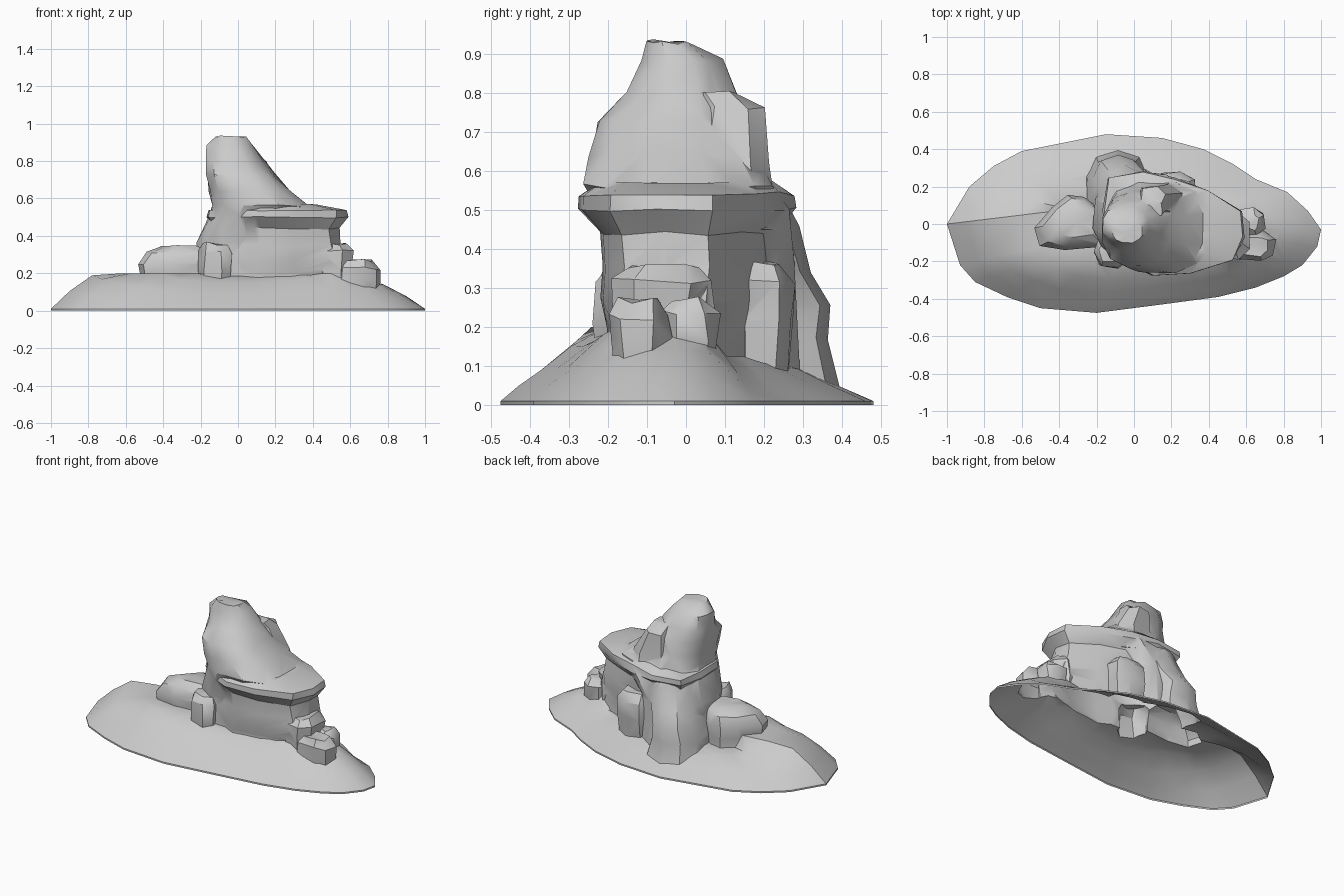
import bpy, bmesh, math, random

if "Cube" in bpy.data.objects:
    bpy.data.objects.remove(bpy.data.objects["Cube"])

random.seed(4)


def loft(name, rings, jitter=0.0):
    """Closed solid through rings that have equal point counts, bottom to top."""
    bm = bmesh.new()
    loops = []
    for k, ring in enumerate(rings):
        j = jitter if k else 0
        loops.append([bm.verts.new([c + random.uniform(-j, j) for c in p]) for p in ring])
    n = len(loops[0])
    for a, b in zip(loops, loops[1:]):
        for i in range(n):
            bm.faces.new((a[i], a[(i + 1) % n], b[(i + 1) % n], b[i]))
    for ring in (loops[0], loops[-1]):
        mid = [sum(v.co[k] for v in ring) / n for k in range(3)]
        c = bm.verts.new(mid)
        for i in range(n):
            bm.faces.new((ring[i], ring[(i + 1) % n], c))
    bmesh.ops.triangulate(bm, faces=bm.faces[:])
    bmesh.ops.recalc_face_normals(bm, faces=bm.faces[:])
    me = bpy.data.meshes.new(name)
    bm.to_mesh(me)
    bm.free()
    ob = bpy.data.objects.new(name, me)
    bpy.context.collection.objects.link(ob)
    return ob


def oval(z, x0, x1, y0, y1, n=12, power=0.8):
    """Rounded-box ring filling the given bounds."""
    out = []
    for i in range(n):
        a = math.tau * (i + 0.5) / n
        c, s = math.cos(a), math.sin(a)
        c = math.copysign(abs(c) ** power, c)
        s = math.copysign(abs(s) ** power, s)
        out.append(((x0 + x1) / 2 + c * (x1 - x0) / 2, (y0 + y1) / 2 + s * (y1 - y0) / 2, z))
    return out


def scaled(poly, z, cx, cy, sx, sy):
    return [(cx + (x - cx) * sx, cy + (y - cy) * sy, z) for x, y in poly]


# sloping shore skirt, higher along the left ridge and lower at the back
shore = [(-1, 0), (-.93, -.22), (-.85, -.31), (-.68, -.39), (-.5, -.45), (-.2, -.475),
         (.15, -.43), (.45, -.39), (.65, -.34), (.8, -.28), (.9, -.22), (.98, -.12),
         (1, -.03), (.93, .07), (.82, .17), (.65, .24), (.53, .32), (.37, .4),
         (.15, .46), (-.15, .48), (-.3, .45), (-.6, .39), (-.75, .31), (-.88, .2)]
skirt_rings = []
for t, h in [(1, .01), (.9, .05), (.78, .09), (.62, .15), (.45, .18), (.2, .2)]:
    ring = []
    for i, (x, y) in enumerate(shore):
        c = abs(x) / math.hypot(x, y)
        z = h
        if t < 1:
            z = min(.2, h * (1 + (1.1 if x < 0 else .55) * c ** 8))
            z *= .62 if y > .1 else 1
        bend = .12 * (1 - t) if i == 0 else 0
        ring.append((x * t, y * t + bend, z))
    skirt_rings.append(ring)
skirt_rings.insert(0, [(x, y, 0) for x, y in shore])
island = loft("rock_island", skirt_rings)

parts = []

# broad middle block with an overhanging front and right edge
ledge = [(.58, .07), (.59, -.07), (.53, -.2), (.3, -.265), (.1, -.275), (-.06, -.2),
         (-.16, -.1), (-.17, .08), (-.14, .25), (.05, .28), (.22, .25), (.4, .18)]
parts.append(loft("middle_block", [scaled(ledge, z, .2, 0, sx, sy) for z, sx, sy in
             [(.03, 1.0, .72), (.2, .96, .72), (.27, .98, .8), (.35, .9, .78), (.44, .88, .82),
              (.5, 1, 1), (.54, .98, .98), (.57, .55, .8)]], .006))

# tall tower, leaning to the left
parts.append(loft("tower", [oval(*r) for r in [
    (.05, -.22, .2, -.18, .3), (.36, -.22, .2, -.18, .28), (.5, -.16, .34, -.24, .27),
    (.56, -.15, .4, -.265, .23), (.64, -.16, .28, -.25, .19), (.73, -.17, .2, -.23, .17),
    (.8, -.175, .14, -.15, .13), (.88, -.175, .08, -.11, .09), (.93, -.12, .05, -.1, .01)]], .008))

# shoulder lump behind the summit
parts.append(loft("shoulder", [oval(*r, n=7) for r in [
    (.45, -.02, .3, -.02, .24), (.62, 0, .27, 0, .22), (.76, .02, .18, .03, .2),
    (.8, .02, .15, .03, .13)]], .006))

# buttress running down the back
parts.append(loft("back_buttress", [oval(*r, n=10) for r in [
    (.02, -.27, .1, -.05, .4), (.17, -.25, .06, -.05, .365), (.26, -.23, .05, -.05, .375),
    (.34, -.2, .1, -.05, .32), (.45, -.16, .14, -.05, .285), (.54, -.13, .14, -.05, .25)]], .008))

# low crag on the left
crag = [(-.5, -.12), (-.37, -.14), (-.16, -.12), (-.16, .06), (-.27, .14),
        (-.35, .16), (-.44, .09), (-.53, -.02)]
parts.append(loft("left_crag", [scaled(crag, z, -.28, 0, s, s) for z, s in
             [(.05, .95), (.18, .96), (.25, 1), (.31, .84), (.345, .5)]], .006))

# smaller stones: bounds x, y, then top height
for name, x0, x1, y0, y1, top in [
        ("right_step", .42, .62, -.19, .07, .355), ("right_stone", .52, .76, -.2, -.04, .265),
        ("right_back_stone", .54, .7, -.06, .08, .27), ("front_stone", -.21, -.03, -.24, -.05, .36),
        ("back_right_stone", .1, .34, .1, .28, .36)]:
    parts.append(loft(name, [oval(z, x0 + e, x1 - e, y0 + e, y1 - e, 7) for z, e in
                 [(.04, .02), (top * .6, 0), (top - .04, 0), (top, .03)]], .012))

# fuse everything into one shell
for p in parts:
    m = island.modifiers.new("fuse", 'BOOLEAN')
    m.operation = 'UNION'
    m.solver = 'EXACT'
    m.object = p
dg = bpy.context.evaluated_depsgraph_get()
fused = bpy.data.meshes.new_from_object(island.evaluated_get(dg))
island.modifiers.clear()
island.data = fused
for p in parts:
    bpy.data.objects.remove(p)

# open the underside
bm = bmesh.new()
bm.from_mesh(fused)
under = [f for f in bm.faces if max(v.co.z for v in f.verts) < .001]
bmesh.ops.delete(bm, geom=under, context='FACES')
bm.to_mesh(fused)
bm.free()

bpy.context.view_layer.objects.active = island
island.select_set(True)
bpy.ops.object.shade_smooth_by_angle(angle=math.radians(35))
